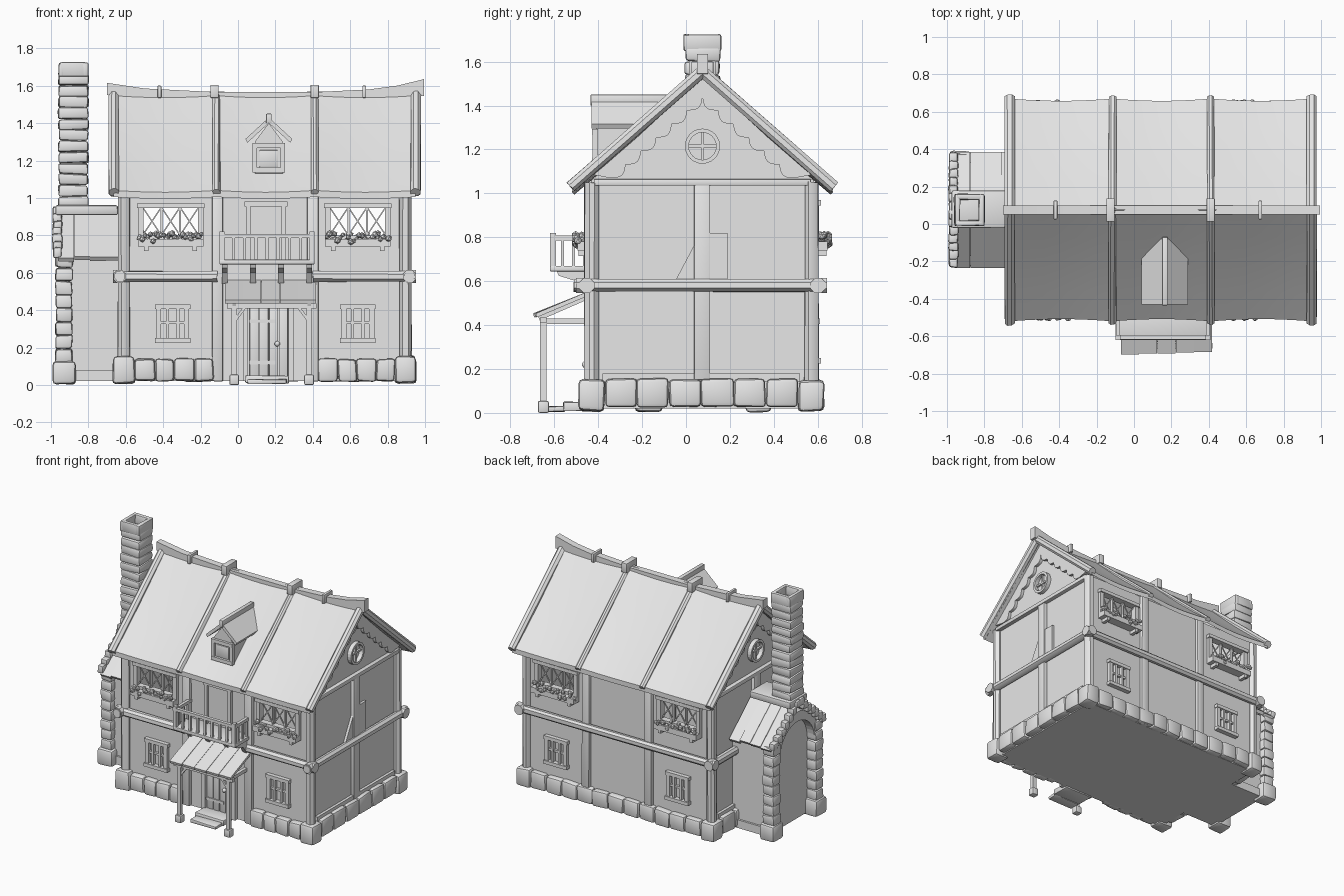
import bpy, bmesh, math, random
from collections import defaultdict
from mathutils import Vector, Matrix

if "Cube" in bpy.data.objects:
    bpy.data.objects.remove(bpy.data.objects["Cube"])
random.seed(4)
parts = defaultdict(bmesh.new)


def box(name, x0, x1, y0, y1, z0, z1, bevel=0.0, jitter=0.0):
    bm = parts[name]
    m = Matrix.Translation(((x0+x1)/2, (y0+y1)/2, (z0+z1)/2)) @ Matrix.Diagonal((x1-x0, y1-y0, z1-z0, 1))
    vs = bmesh.ops.create_cube(bm, size=1, matrix=m)['verts']
    for v in vs:
        v.co += Vector([random.uniform(-jitter, jitter) for _ in range(3)])
    if bevel:
        es = list({e for v in vs for e in v.link_edges})
        bmesh.ops.bevel(bm, geom=es, offset=bevel, segments=2, profile=0.5, affect='EDGES')


def bar(name, p, q, r, sides=8, wobble=0.0):
    """Round or square timber between two points."""
    bm, p, q = parts[name], Vector(p), Vector(q)
    rot = (q-p).to_track_quat('Z', 'Y').to_matrix().to_4x4()
    spin = Matrix.Rotation(math.pi/sides, 4, 'Z')
    vs = bmesh.ops.create_cone(bm, cap_ends=True, segments=sides, radius1=r, radius2=r, depth=(q-p).length,
                               matrix=Matrix.Translation((p+q)/2) @ rot @ spin)['verts']
    for v in vs:
        v.co += Vector([random.uniform(-wobble, wobble) for _ in range(3)])


def prism(name, pts, axis, a, b):
    """Extrude a 2D outline along x (y,z points) or y (x,z points)."""
    bm = parts[name]
    at = (lambda u, w, d: (d, u, w)) if axis == 'x' else (lambda u, w, d: (u, d, w))
    A = [bm.verts.new(at(u, w, a)) for u, w in pts]
    B = [bm.verts.new(at(u, w, b)) for u, w in pts]
    fs = [bm.faces.new(A), bm.faces.new(B[::-1])]
    n = len(pts)
    for i in range(n):
        fs.append(bm.faces.new((A[i], B[i], B[(i+1) % n], A[(i+1) % n])))
    bmesh.ops.recalc_face_normals(bm, faces=fs)


def stone_row(name, x0, x1, y0, y1, z0, z1, n, axis):
    for i in range(n):
        f, g = i/n, (i+1)/n
        if axis == 'x':
            box(name, x0+(x1-x0)*f, x0+(x1-x0)*g, y0, y1, z0, z1, 0.018, 0.006)
        elif axis == 'y':
            box(name, x0, x1, y0+(y1-y0)*f, y0+(y1-y0)*g, z0, z1, 0.018, 0.006)
        else:
            box(name, x0, x1, y0, y1, z0+(z1-z0)*f, z0+(z1-z0)*g, 0.013, 0.005)


CY = 0.075            # ridge line
FY, BY = -0.43, 0.58  # front and back wall
LX, RX = -0.61, 0.895  # side walls
SIDES = ((FY, -1), (BY, 1))

# long walls, open at the upper windows
xs, zs = [LX, -0.51, -0.21, 0.49, 0.79, RX], [0.03, 0.79, 0.95, 1.06]
for y, s in SIDES:
    for i in range(5):
        for j in range(3):
            if not (j == 1 and i in (1, 3)):
                box('long_wall', xs[i], xs[i+1], min(y, y-s*0.02), max(y, y-s*0.02), zs[j], zs[j+1])
# end walls with gable tops, and the floor
for x in (LX, RX-0.02):
    prism('end_wall', [(FY, 0.03), (BY, 0.03), (BY, 1.06), (CY, 1.53), (FY, 1.06)], 'x', x, x+0.02)
box('floor', LX, RX, FY, BY, 0.02, 0.04)

# stone footing
for x in (LX, RX):
    for y in (-0.43, 0.57):
        box('corner_stone', x-0.058, x+0.058, y-0.06, y+0.06, 0.01, 0.15, 0.02, 0.006)
        bar('corner_post', (x, y, 0.13), (x, y, 1.05), 0.034, 8, 0.004)
    stone_row('footing', x-0.05, x+0.05, -0.37, 0.51, 0.025, 0.155, 6, 'y')
    box('footing_ledge', x-0.02, x+0.02, -0.38, 0.52, 0.14, 0.18)
stone_row('footing', -0.55, -0.13, -0.475, -0.41, 0.02, 0.14, 4, 'x')
stone_row('footing', 0.43, 0.84, -0.475, -0.41, 0.02, 0.14, 4, 'x')
stone_row('footing', -0.55, 0.84, 0.56, 0.62, 0.02, 0.14, 11, 'x')

# timber frame
for y, s in SIDES:
    for x in (-0.11, 0.4):
        box('wall_post', x-0.03, x+0.03, y-0.025, y+0.025, 0.02, 1.06, 0.008, 0.003)
    spans = [(-0.66, -0.11), (0.4, 0.95)] if s < 0 else [(-0.66, 0.95)]
    for a, b in spans:
        bar('floor_beam', (a, y+s*0.022, 0.58), (b, y+s*0.022, 0.58), 0.03, 8, 0.003)
    for x in (-0.645, 0.93):
        bar('beam_end', (x-0.022, y+s*0.022, 0.58), (x+0.022, y+s*0.022, 0.58), 0.037)
for x, s in ((LX, -1), (RX, 1)):
    bar('floor_beam', (x+s*0.022, -0.51, 0.58), (x+s*0.022, 0.64, 0.58), 0.03, 8, 0.003)
    for y in (-0.48, 0.62):
        bar('beam_end', (x+s*0.022, y-0.022, 0.58), (x+s*0.022, y+0.022, 0.58), 0.037)
    box('end_post', x-0.025, x+0.025, 0.037, 0.11, 0.15, 1.04, 0.006)
    box('gable_tie', x-0.03, x+0.03, -0.42, 0.57, 1.035, 1.065, 0.006)
    a, b = sorted((x, x+s*0.018))
    prism('end_brace', [(-0.05, 0.6), (0.04, 0.6), (0.04, 0.77)], 'x', a, b)
    box('end_brace', a, b, 0.11, 0.19, 0.6, 0.82)
    # scalloped boards under the gable rake
    for m in (-1, 1):
        top, low = Vector((CY, 1.53)), Vector((CY+m*0.5, 1.085))
        inner_a, inner_b = Vector((CY, 1.44)), Vector((CY+m*0.42, 1.07))
        d = inner_b-inner_a
        nrm = Vector((-m*0.66, -0.75))
        wave = [inner_a+d*(i/48)+nrm*0.026*abs(math.sin(math.pi*i/8)) for i in range(49)]
        prism('scalloped_board', [top]+wave+[low], 'x', x+s*0.004, x+s*0.026)
    # round gable window
    ring = [(CY+0.08*math.cos(t*math.pi/12), 1.215+0.08*math.sin(t*math.pi/12)) for t in range(24)]
    for i in range(24):
        p, q = ring[i], ring[(i+1) % 24]
        k = lambda c: (CY+(c[0]-CY)*0.78, 1.215+(c[1]-1.215)*0.78)
        prism('round_window', [p, q, k(q), k(p)], 'x', x, x+s*0.03)
    box('round_window', x-0.015, x+0.015, CY-0.07, CY+0.07, 1.21, 1.222)
    box('round_window', x-0.015, x+0.015, CY-0.006, CY+0.006, 1.15, 1.28)

# main roof: three sagging panels per slope and rafters over the joints
joints = (-0.665, -0.115, 0.41, 0.95)
for m in (-1, 1):
    for a, b in zip(joints, joints[1:]):
        bm = parts['roof_panel']
        grid = []
        for i in range(7):
            col = []
            for j in range(5):
                f, g = i/6, j/4
                dip = 0.01*math.sin(math.pi*f)+0.012*math.sin(math.pi*g)
                y = CY+m*(0.595-0.012*math.sin(math.pi*f))*g
                col.append((a+(b-a)*f, y, 1.57-0.53*g-dip))
            grid.append(col)
        up = [[bm.verts.new(c) for c in col] for col in grid]
        dn = [[bm.verts.new((c[0], c[1], c[2]-0.035)) for c in col] for col in grid]
        fs = []
        for i in range(6):
            for j in range(4):
                for L in (up, dn):
                    fs.append(bm.faces.new((L[i][j], L[i+1][j], L[i+1][j+1], L[i][j+1])))
            for j in (0, 4):
                fs.append(bm.faces.new((up[i][j], up[i+1][j], dn[i+1][j], dn[i][j])))
        for i in (0, 6):
            for j in range(4):
                fs.append(bm.faces.new((up[i][j], up[i][j+1], dn[i][j+1], dn[i][j])))
        bmesh.ops.recalc_face_normals(bm, faces=fs)
    for x, r in zip(joints, (0.029, 0.021, 0.021, 0.029)):
        bar('rafter', (x, CY+m*0.6, 1.03), (x, CY, 1.555), r, 8, 0.002)

# ridge beam curling up at the ends, with straps
ridge = [(-0.7, 1.615), (-0.5, 1.585), (-0.1, 1.565), (0.4, 1.565), (0.7, 1.58), (0.85, 1.6), (0.995, 1.635)]
prism('ridge_beam', ridge+[(x, z-0.065 if x < 0.9 else 1.545) for x, z in ridge[::-1]], 'y', CY-0.025, CY+0.025)
for x, w, h in ((-0.42, 0.01, 1.6), (-0.125, 0.022, 1.605), (0.41, 0.022, 1.605), (0.675, 0.01, 1.6)):
    box('ridge_strap', x-w, x+w, CY-0.04-w, CY+0.04+w, 1.535, h, 0.004)

# windows on both long walls
for y, s in SIDES:
    def wb(name, x0, x1, z0, z1, d0=0.0, d1=0.025):
        a, b = sorted((y+s*d0, y+s*d1))
        box(name, x0, x1, a, b, z0, z1)
    for c in (-0.36, 0.64):
        wb('upper_window_frame', c-0.18, c+0.18, 0.945, 0.97, -0.02, 0.035)
        wb('upper_window_frame', c-0.17, c+0.17, 0.77, 0.8, -0.02)
        for m in (-1, 1):
            wb('upper_window_frame', c+m*0.16-0.015, c+m*0.16+0.015, 0.78, 0.95, -0.02)
            wb('upper_window_frame', c+m*0.05-0.005, c+m*0.05+0.005, 0.78, 0.95, -0.01, 0.01)
            wb('planter_bracket', c+m*0.13-0.012, c+m*0.13+0.012, 0.715, 0.75, 0, 0.06)
            for k in (-0.1, 0, 0.1):
                bar('lattice', (c+k-m*0.05, y, 0.8), (c+k+m*0.05, y, 0.95), 0.005, 4)
        wb('planter', c-0.175, c+0.175, 0.74, 0.78, 0, 0.065)
        for i in range(24):
            p = (c-0.165+0.33*i/23, y+s*random.uniform(0.03, 0.075), random.uniform(0.765, 0.81))
            bmesh.ops.create_icosphere(parts['planter_flowers'], subdivisions=1, radius=random.uniform(0.012, 0.02),
                                       matrix=Matrix.Translation(p))
    for c in (-0.35, 0.64):
        wb('lower_window_frame', c-0.095, c+0.095, 0.405, 0.43, 0, 0.03)
        wb('lower_window_frame', c-0.095, c+0.095, 0.225, 0.25, 0, 0.035)
        for o, w in ((-0.075, 0.014), (0.075, 0.014), (-0.028, 0.008), (0.028, 0.008)):
            wb('lower_window_frame', c+o-w, c+o+w, 0.25, 0.41)
        wb('lower_window_frame', c-0.08, c+0.08, 0.325, 0.34, 0, 0.018)

# front door, steps and porch
for i in range(4):
    box('front_door', 0.062+i*0.052, 0.11+i*0.052, FY-0.02, FY, 0.04, 0.42, 0.004)
for z in (0.12, 0.34):
    box('door_hinge', 0.06, 0.2, FY-0.026, FY, z-0.01, z+0.01)
bmesh.ops.create_icosphere(parts['door_knob'], subdivisions=2, radius=0.015, matrix=Matrix.Translation((0.21, FY-0.03, 0.22)))
for x in (0.04, 0.285):
    box('door_frame', x-0.014, x+0.014, FY-0.03, FY, 0.02, 0.45)
box('step', 0.04, 0.27, -0.56, -0.42, 0.01, 0.05, 0.006, 0.003)
box('step', 0.05, 0.26, -0.63, -0.55, 0.005, 0.03, 0.006, 0.003)
for x in (-0.02, 0.38):
    box('porch_foot', x-0.026, x+0.026, -0.675, -0.625, 0, 0.055, 0.008)
    box('porch_post', x-0.014, x+0.014, -0.664, -0.636, 0.05, 0.43)
    box('porch_beam', x-0.012, x+0.012, -0.66, FY, 0.405, 0.43)
    m = 1 if x < 0.1 else -1
    bar('porch_brace', (x, -0.65, 0.34), (x+m*0.06, -0.65, 0.42), 0.011, 4)
    bar('porch_beam', (x, -0.67, 0.43), (x, -0.44, 0.53), 0.013, 4)
box('porch_beam', -0.06, 0.42, -0.665, -0.635, 0.41, 0.435)
for i in range(5):
    e = random.uniform(-0.008, 0.008)
    prism('porch_roof', [(-0.685+e, 0.435), (-0.43, 0.54), (-0.43, 0.56), (-0.69+e, 0.453)], 'x', -0.07+i*0.098, 0.026+i*0.098)

# balcony and its door
box('balcony_floor', -0.1, 0.41, -0.62, FY, 0.645, 0.67, 0.004)
for x in (-0.085, 0.395):
    box('balcony_rail', x-0.011, x+0.011, -0.615, FY, 0.785, 0.807)
    for i in range(3):
        box('baluster', x-0.007, x+0.007, -0.57+i*0.05, -0.556+i*0.05, 0.67, 0.79)
box('balcony_rail', -0.1, 0.41, -0.618, -0.594, 0.785, 0.807)
for i in range(9):
    w = 0.013 if i in (0, 8) else 0.008
    box('baluster', -0.085+i*0.06-w, -0.085+i*0.06+w, -0.606-w, -0.606+w, 0.66, 0.82 if w > 0.01 else 0.79)
for x in (-0.07, 0.08, 0.23, 0.38):
    prism('balcony_bracket', [(FY, 0.65), (-0.59, 0.65), (-0.58, 0.625), (-0.5, 0.6), (-0.46, 0.54), (FY, 0.54)], 'x', x-0.015, x+0.015)
box('balcony_door', 0.065, 0.235, FY-0.01, FY, 0.66, 0.96)
for x in (0.055, 0.245):
    box('balcony_door_frame', x-0.012, x+0.012, FY-0.025, FY, 0.66, 0.97)
box('balcony_door_frame', 0.035, 0.265, FY-0.03, FY, 0.955, 0.98)

# dormer
DX = 0.165
prism('dormer_body', [(0.09, 1.13), (0.24, 1.13), (0.24, 1.3), (DX, 1.4), (0.09, 1.3)], 'y', -0.41, -0.14)
for x in (0.09, 0.24):
    box('dormer_window', x-0.012, x+0.012, -0.425, -0.4, 1.14, 1.29)
for z in (1.15, 1.28):
    box('dormer_window', 0.078, 0.252, -0.428, -0.4, z-0.013, z+0.013)
box('dormer_window', 0.115, 0.215, -0.417, -0.4, 1.165, 1.255, 0.004)
for m in (-1, 1):
    prism('dormer_roof', [(DX, 1.43), (DX+m*0.125, 1.315), (DX+m*0.115, 1.295), (DX, 1.4)], 'y', -0.43, -0.08)
box('dormer_ridge', DX-0.015, DX+0.015, -0.435, -0.07, 1.4, 1.45, 0.004)

# hearth annex on the left end
prism('annex_wall', [(-0.17, 0.02), (0.33, 0.02), (0.33, 0.69), (CY, 0.92), (-0.17, 0.69)], 'x', -0.9, -0.6)
for y in (-0.17, 0.33):
    box('annex_stone_base', -0.99, -0.87, y-0.06, y+0.06, 0.005, 0.13, 0.02, 0.005)
    stone_row('annex_pillar', -0.975, -0.885, y-0.045, y+0.045, 0.12, 0.7, 8, 'z')
    box('annex_sill', -0.9, -0.6, y-0.015, y+0.015, 0.02, 0.08)
N = 20
for i in range(N):
    t, u = math.pi*i/N, math.pi*(i+1)/N
    pt = lambda a, r, h: (CY+r*math.cos(a), 0.58+h*math.sin(a))
    prism('annex_arch', [pt(t, 0.25, 0.27), pt(u, 0.25, 0.27), pt(u, 0.2, 0.2), pt(t, 0.2, 0.2)], 'x', -0.96, -0.89)
for m in (-1, 1):
    for i in range(4):
        e = random.uniform(-0.01, 0.01)
        a = -0.96+i*0.085
        prism('annex_roof', [(CY, 0.95), (CY+m*0.31, 0.685+e), (CY+m*0.295, 0.665+e), (CY, 0.92)], 'x', a, a+0.084)
    for i in range(7):
        f = (i+0.5)/7
        y, z = CY+m*0.3*f, 0.95-0.255*f
        box('annex_verge_stone', -0.99, -0.94, y-0.027, y+0.027, z-0.035, z+0.02, 0.012, 0.005)
box('chimney_base', -0.975, -0.64, -0.02, 0.18, 0.91, 0.96, 0.01, 0.004)

# chimney with an open top
stone_row('chimney', -0.96, -0.8, -0.005, 0.155, 0.95, 1.66, 12, 'z')
for x in (-0.96, -0.83):
    box('chimney_top', x, x+0.03, -0.01, 0.16, 1.65, 1.725, 0.008, 0.003)
for y in (-0.01, 0.13):
    box('chimney_top', -0.95, -0.81, y, y+0.03, 1.65, 1.725, 0.008, 0.003)

# turn every part into an object
mat = bpy.data.materials.new('plain_grey')
mat.diffuse_color = (0.8, 0.8, 0.8, 1)
mat.use_nodes = True
mat.node_tree.nodes["Principled BSDF"].inputs["Base Color"].default_value = mat.diffuse_color
for name, bm in parts.items():
    me = bpy.data.meshes.new(name)
    bm.to_mesh(me)
    bm.free()
    me.materials.append(mat)
    ob = bpy.data.objects.new(name, me)
    bpy.context.collection.objects.link(ob)
    ob.select_set(True)
    bpy.context.view_layer.objects.active = ob
bpy.ops.object.shade_smooth_by_angle(angle=math.radians(35))
